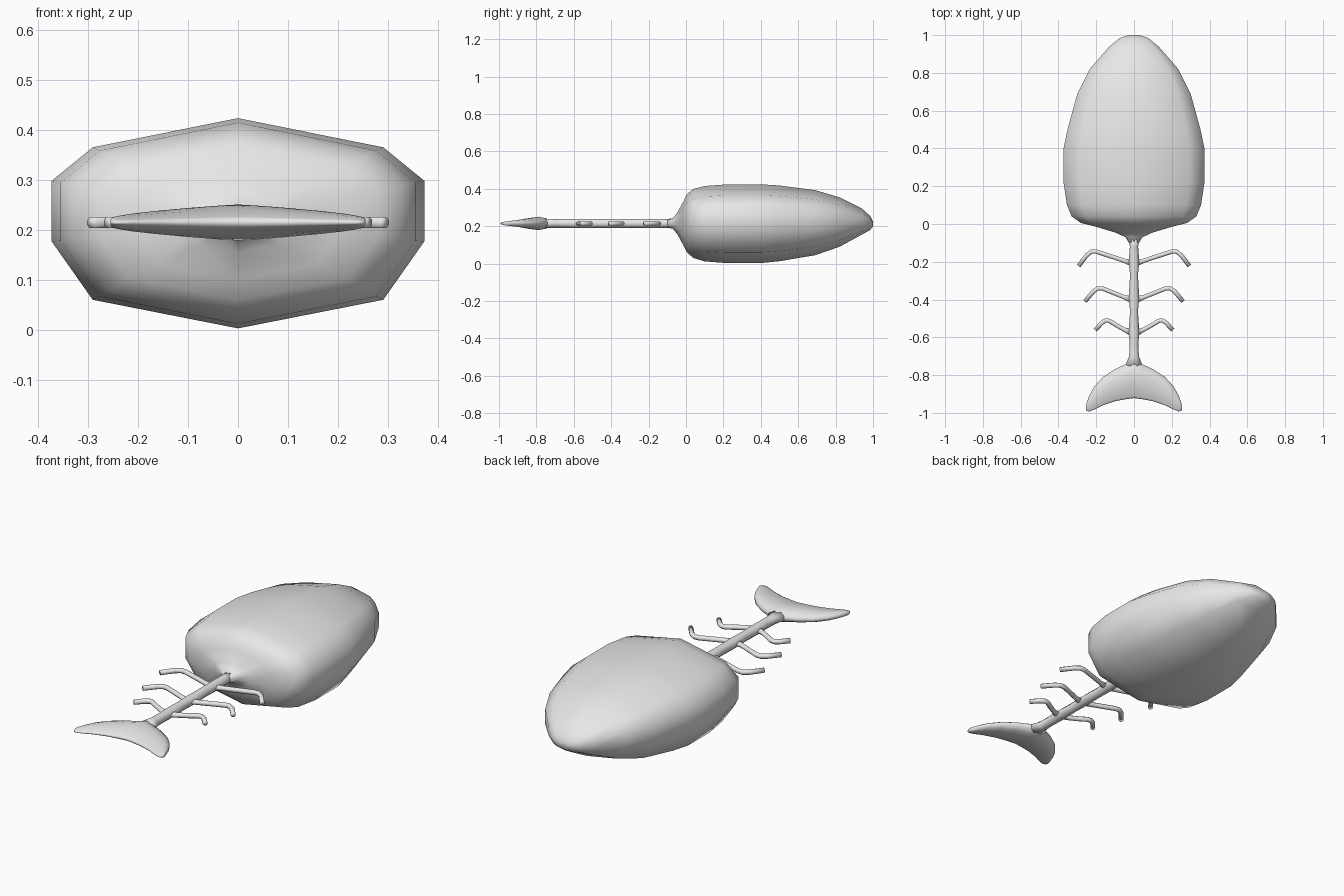
import bpy
import bmesh
from mathutils import Vector

if "Cube" in bpy.data.objects:
    bpy.data.objects.remove(bpy.data.objects["Cube"], do_unlink=True)

MID = 0.215

grey = bpy.data.materials.new("plain grey")
grey.use_nodes = True
grey.diffuse_color = (0.8, 0.8, 0.8, 1)
grey.node_tree.nodes["Principled BSDF"].inputs["Base Color"].default_value = (0.8, 0.8, 0.8, 1)


def loft(name, rings):
    """Skin a list of equal-length point rings and close both ends."""
    bm = bmesh.new()
    loops = [[bm.verts.new(p) for p in ring] for ring in rings]
    n = len(loops[0])
    for a, b in zip(loops, loops[1:]):
        for i in range(n):
            j = (i + 1) % n
            bm.faces.new((a[i], a[j], b[j], b[i]))
    bm.faces.new(loops[0])
    bm.faces.new(loops[-1])
    bmesh.ops.recalc_face_normals(bm, faces=bm.faces)
    mesh = bpy.data.meshes.new(name)
    bm.to_mesh(mesh)
    bm.free()
    obj = bpy.data.objects.new(name, mesh)
    bpy.context.collection.objects.link(obj)
    mesh.materials.append(grey)
    mesh.shade_smooth()
    return obj


# Body: ten-sided section, scaled along the length
half = [(0, 1), (0.78, 0.72), (1, 0.4), (1, -0.18), (0.78, -0.73), (0, -1)]
section = half + [(-x, z) for x, z in half[-2:0:-1]]
# y, half width, top, bottom
stations = [
    (1.0, 0.03, 0.225, 0.2), (0.985, 0.075, 0.255, 0.18), (0.94, 0.13, 0.295, 0.155),
    (0.82, 0.235, 0.355, 0.09), (0.69, 0.3, 0.393, 0.045), (0.5, 0.352, 0.418, 0.013),
    (0.4, 0.373, 0.424, 0.003), (0.22, 0.373, 0.424, 0.003), (0.1, 0.355, 0.415, 0.012),
    (0.04, 0.33, 0.4, 0.03), (0.005, 0.28, 0.372, 0.06), (-0.015, 0.2, 0.33, 0.1),
    (-0.045, 0.1, 0.275, 0.155), (-0.07, 0.045, 0.243, 0.187), (-0.1, 0.026, 0.238, 0.192),
]
loft("body", [
    [(x * w, y, MID + z * ((top - MID) if z > 0 else (MID - low))) for x, z in section]
    for y, w, top, low in stations])

# Spine: slim bar that thickens at each rib and at the tail
octagon = [(1, 0.4), (0.4, 1), (-0.4, 1), (-1, 0.4), (-1, -0.4), (-0.4, -1), (0.4, -1), (1, -0.4)]
spine = [(-0.07, 0.03), (-0.12, 0.022), (-0.2, 0.028), (-0.27, 0.021), (-0.39, 0.028),
         (-0.46, 0.021), (-0.57, 0.028), (-0.64, 0.023), (-0.7, 0.026), (-0.76, 0.05)]
loft("spine", [[(x * w, y, MID + z * 0.024) for x, z in octagon] for y, w in spine])


# Ribs: bent tapering rods, three on each side
def rib(name, path):
    pts = [Vector((x, y, MID)) for x, y in path]
    rings = []
    for i, p in enumerate(pts):
        along = (pts[min(i + 1, len(pts) - 1)] - pts[max(i - 1, 0)]).normalized()
        side = Vector((-along.y, along.x, 0))
        r = 0.02 if i == 0 else 0.0115
        rings.append([p + side * (u * r) + Vector((0, 0, v * 0.0115)) for u, v in octagon])
    loft(name, rings)


ribs = {
    "front": [(0.01, -0.205), (0.05, -0.195), (0.12, -0.172), (0.2, -0.146), (0.225, -0.146),
              (0.25, -0.165), (0.293, -0.222)],
    "middle": [(0.01, -0.4), (0.05, -0.388), (0.1, -0.368), (0.165, -0.342), (0.19, -0.34),
               (0.215, -0.357), (0.26, -0.41)],
    "rear": [(0.01, -0.575), (0.05, -0.56), (0.09, -0.538), (0.13, -0.513), (0.15, -0.51),
             (0.17, -0.523), (0.205, -0.562)],
}
for place, path in ribs.items():
    for side, sign in (("left", 1), ("right", -1)):
        rib(f"{place}_rib_{side}", [(x * sign, y) for x, y in path])

# Tail fin: lens sections lofted from tip to tip
# x, leading edge, trailing edge, half thickness
fin = [(0, -0.715, -0.922, 0.036), (0.035, -0.738, -0.926, 0.034), (0.1, -0.768, -0.938, 0.029),
       (0.165, -0.81, -0.96, 0.023), (0.21, -0.86, -0.982, 0.018), (0.235, -0.905, -0.992, 0.014),
       (0.25, -0.945, -0.99, 0.011), (0.255, -0.962, -0.982, 0.007)]
lens = [(0, 0.3), (0.15, 0.75), (0.35, 1), (0.65, 0.75), (0.95, 0.32), (1, 0.15)]
lens += [(t, -h) for t, h in reversed(lens)]
fin = [(-x, a, b, h) for x, a, b, h in fin[:0:-1]] + fin
loft("tail_fin", [[(x, a + (b - a) * t, MID + h * k) for t, k in lens] for x, a, b, h in fin])
